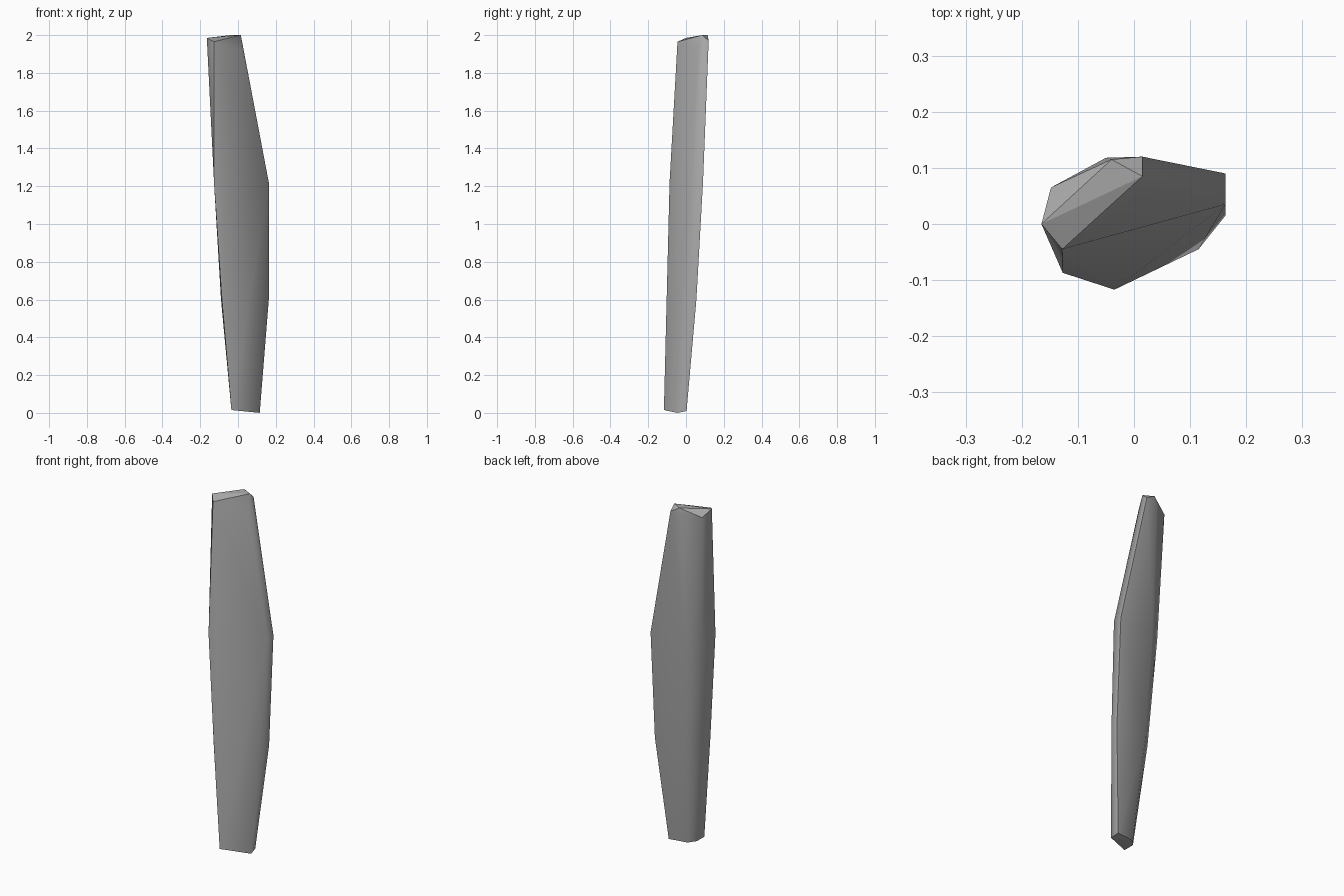
import bpy
import bmesh
import math

default_cube = bpy.data.objects.get("Cube")
if default_cube:
    bpy.data.objects.remove(default_cube, do_unlink=True)


def make_material(name, colour):
    material = bpy.data.materials.new(name)
    material.use_nodes = True
    material.diffuse_color = colour
    shader = material.node_tree.nodes["Principled BSDF"]
    shader.inputs["Base Color"].default_value = colour
    shader.inputs["Roughness"].default_value = 0.9
    return material


# Long edges of the slab, each listed from the foot to the shoulder
front_left = [(-.035, -.117, .015), (-.085, -.1, .6), (-.127, -.087, 1.22), (-.128, -.045, 1.965)]
front_right = [(.115, -.045, 0), (.163, .015, .6), (.163, .035, 1.22), (.02, .06, 1.92)]
back_right = [(.108, .003, .01), (.16, .055, .6), (.163, .09, 1.22), (.015, .12, 1.97)]
back_ridge = [(0, -.012, .012), (-.03, .054, .6), (-.05, .088, 1.22), (-.05, .118, 1.965)]
back_left = [(-.035, -.05, .015), (-.09, .0, .6), (-.125, .035, 1.22), (-.148, .065, 1.955)]

# Chipped crown above the shoulder
crown = [(.015, .085, 2), (-.04, .115, 2), (-.165, 0, 1.985)]

# Wrap one convex stone skin around the edges
bm = bmesh.new()
for edge_points in (front_left, front_right, back_right, back_ridge, back_left, crown):
    for point in edge_points:
        bm.verts.new(point)
hull = bmesh.ops.convex_hull(bm, input=bm.verts[:])
spare = {v for v in hull["geom_interior"] + hull["geom_unused"] if isinstance(v, bmesh.types.BMVert)}
bmesh.ops.delete(bm, geom=list(spare), context="VERTS")
bmesh.ops.recalc_face_normals(bm, faces=bm.faces[:])

mesh = bpy.data.meshes.new("stone_slab")
bm.to_mesh(mesh)
bm.free()
slab = bpy.data.objects.new("stone_slab", mesh)
bpy.context.collection.objects.link(slab)
mesh.materials.append(make_material("stone grey", (.4, .4, .4, 1)))

# Soft back ridges, crisp corners and flat end facets
bpy.context.view_layer.objects.active = slab
slab.select_set(True)
bpy.ops.object.shade_smooth_by_angle(angle=math.radians(60))
for face in mesh.polygons:
    if abs(face.normal.z) > .4:
        face.use_smooth = False
